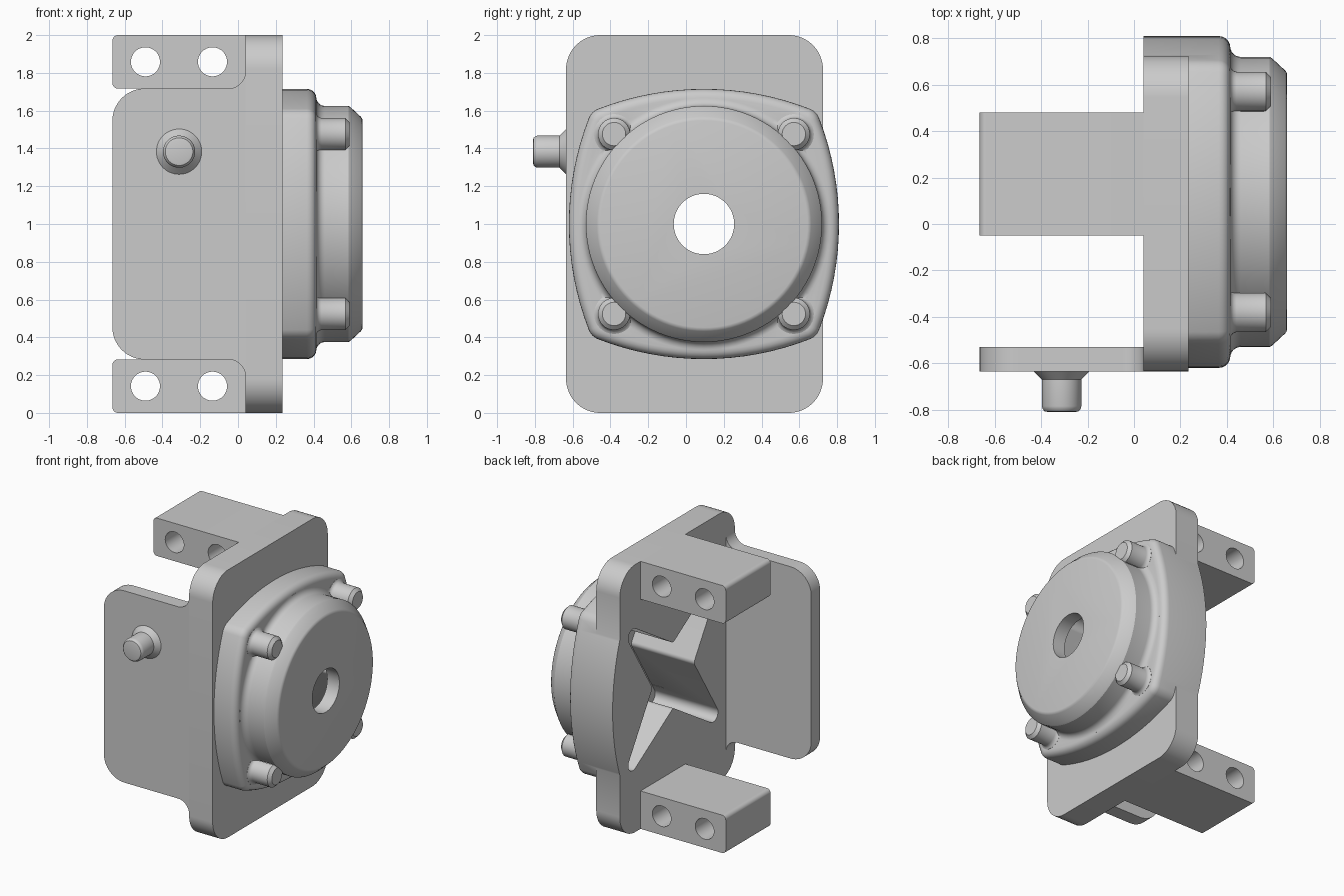
import bpy, bmesh
from math import radians, cos, sin, pi
from mathutils import Vector

if "Cube" in bpy.data.objects:
    bpy.data.objects.remove(bpy.data.objects["Cube"])

CY, CZ = 0.095, 1.0      # axis of the round housing


def arc(cx, cy, r, a0, a1, n):
    return [(cx + r * cos(radians(a0 + (a1 - a0) * i / n)),
             cy + r * sin(radians(a0 + (a1 - a0) * i / n))) for i in range(n + 1)]


def four_fold(pts):
    out = []
    for _ in range(4):
        out += pts
        pts = [(-v, u) for u, v in pts]
    return out


def round_poly(corners, n=10):
    """Closed outline from (u, v, corner radius) points."""
    out = []
    for i, (u, v, r) in enumerate(corners):
        p = Vector((u, v))
        if r == 0:
            out.append((u, v))
            continue
        d0 = (Vector(corners[i - 1][:2]) - p).normalized()
        d1 = (Vector(corners[(i + 1) % len(corners)][:2]) - p).normalized()
        half = d0.angle(d1) / 2
        c = p + (d0 + d1).normalized() * (r / sin(half))
        t = r * cos(half) / sin(half)
        a, b = p + d0 * t - c, p + d1 * t - c
        out += [tuple(c + a.lerp(b, k / n).normalized() * r) for k in range(n + 1)]
    return out


def loft(name, loops):
    bm = bmesh.new()
    rings = [[bm.verts.new(p) for p in loop] for loop in loops]
    n = len(rings[0])
    for a, b in zip(rings, rings[1:]):
        for i in range(n):
            bm.faces.new((a[i], a[(i + 1) % n], b[(i + 1) % n], b[i]))
    bm.faces.new(rings[0])
    bm.faces.new(rings[-1])
    bmesh.ops.recalc_face_normals(bm, faces=bm.faces)
    me = bpy.data.meshes.new(name)
    bm.to_mesh(me)
    bm.free()
    ob = bpy.data.objects.new(name, me)
    bpy.context.collection.objects.link(ob)
    return ob


def along_x(name, sections):
    return loft(name, [[(x, u, v) for u, v in loop] for x, loop in sections])


def along_y(name, sections):
    return loft(name, [[(u, y, v) for u, v in loop] for y, loop in sections])


def circle(cu, cv, r, n=64):
    return arc(cu, cv, r, 0, 360, n)[:-1]


def centred(loop):
    return [(CY + u, CZ + v) for u, v in loop]


def boolean(target, tool, op):
    m = target.modifiers.new(op, 'BOOLEAN')
    m.operation, m.solver, m.object = op, 'EXACT', tool
    bpy.context.view_layer.objects.active = target
    bpy.ops.object.modifier_apply(modifier=m.name)
    bpy.data.objects.remove(tool)


# back plate with rounded corners
outline = round_poly([(-0.635, 0, 0.18), (0.725, 0, 0.18), (0.725, 2, 0.18), (-0.635, 2, 0.18)])
housing = along_x("housing", [(0.04, outline), (0.235, outline)])


# bulged square flange with a rounded front edge
def flange_loop(inset):
    side = arc(-0.83, 0, 1.545 - inset, -21.25, 21.25, 16)
    corner = arc(0.528, 0.528, 0.088 - inset, 21.25, 68.75, 8)
    return centred(four_fold(side + corner[1:-1]))


edge = [(0.365 + 0.05 * sin(a * pi / 10), flange_loop(0.05 * (1 - cos(a * pi / 10)))) for a in range(6)]
boolean(housing, along_x("flange", [(0.04, flange_loop(0))] + edge), 'UNION')

# round cover with base fillet and chamfered rim
cover = [(0.3, 0.668), (0.415, 0.668)]
cover += [(0.46 - 0.045 * cos(a * pi / 12), 0.67 - 0.045 * sin(a * pi / 12)) for a in range(1, 7)]
cover += [(0.585, 0.625), (0.595, 0.619), (0.65, 0.568), (0.657, 0.56), (0.66, 0.548)]
boolean(housing, along_x("cover", [(x, centred(circle(0, 0, r, 96))) for x, r in cover]), 'UNION')

# four bolt bosses on the flange
for sy in (-1, 1):
    for sz in (-1, 1):
        prof = [(0.33, 0.106), (0.416, 0.106), (0.421, 0.096), (0.43, 0.089), (0.442, 0.085),
                (0.568, 0.085), (0.59, 0.062)]
        boss = along_x("boss", [(x, circle(CY + 0.476 * sy, CZ + 0.476 * sz, r, 32)) for x, r in prof])
        boolean(housing, boss, 'UNION')

# deep four-armed pocket from the back, and the shaft hole
arm = arc(0.285, 0, 0.035, 211.4, 148.6, 6) + arc(0.475, 0.475, 0.055, -31.4, 121.4, 12)
star = centred(four_fold(arm))
boolean(housing, along_x("pocket", [(-0.2, star), (0.56, star)]), 'DIFFERENCE')
bore = centred(circle(0, 0, 0.16))
boolean(housing, along_x("bore", [(0.3, bore), (0.9, bore)]), 'DIFFERENCE')

# side plate, flared where it meets the back plate
tab = round_poly([(0.04, 0.19, 0), (0.04, 0.283, 0.092), (-0.665, 0.283, 0.17), (-0.665, 1.717, 0.17),
                  (0.04, 1.717, 0.092), (0.04, 1.81, 0)])
side_plate = along_y("side_plate", [(-0.635, tab), (-0.53, tab)])

# mounting blocks with two cross holes each
parts = [housing, side_plate]
for name, z in (("lower_block", 0.0), ("upper_block", 1.717)):
    shape = round_poly([(-0.665, z, 0.03), (0.04, z, 0), (0.04, z + 0.283, 0), (-0.665, z + 0.283, 0.03)])
    block = along_y(name, [(-0.05, shape), (0.48, shape)])
    for x in (-0.49, -0.135):
        hole = circle(x, z + 0.1415, 0.077, 40)
        boolean(block, along_y("hole", [(-0.3, hole), (0.7, hole)]), 'DIFFERENCE')
    parts.append(block)

# pin with conical foot
pin = [(-0.6, 0.12), (-0.635, 0.12), (-0.67, 0.085), (-0.785, 0.085), (-0.797, 0.082),
       (-0.807, 0.073), (-0.81, 0.06)]
parts.append(along_y("pin", [(y, circle(-0.312, 1.383, r, 48)) for y, r in pin]))

bpy.ops.object.select_all(action='DESELECT')
for ob in parts:
    ob.select_set(True)
bpy.context.view_layer.objects.active = housing
bpy.ops.object.shade_smooth_by_angle(angle=radians(30))
